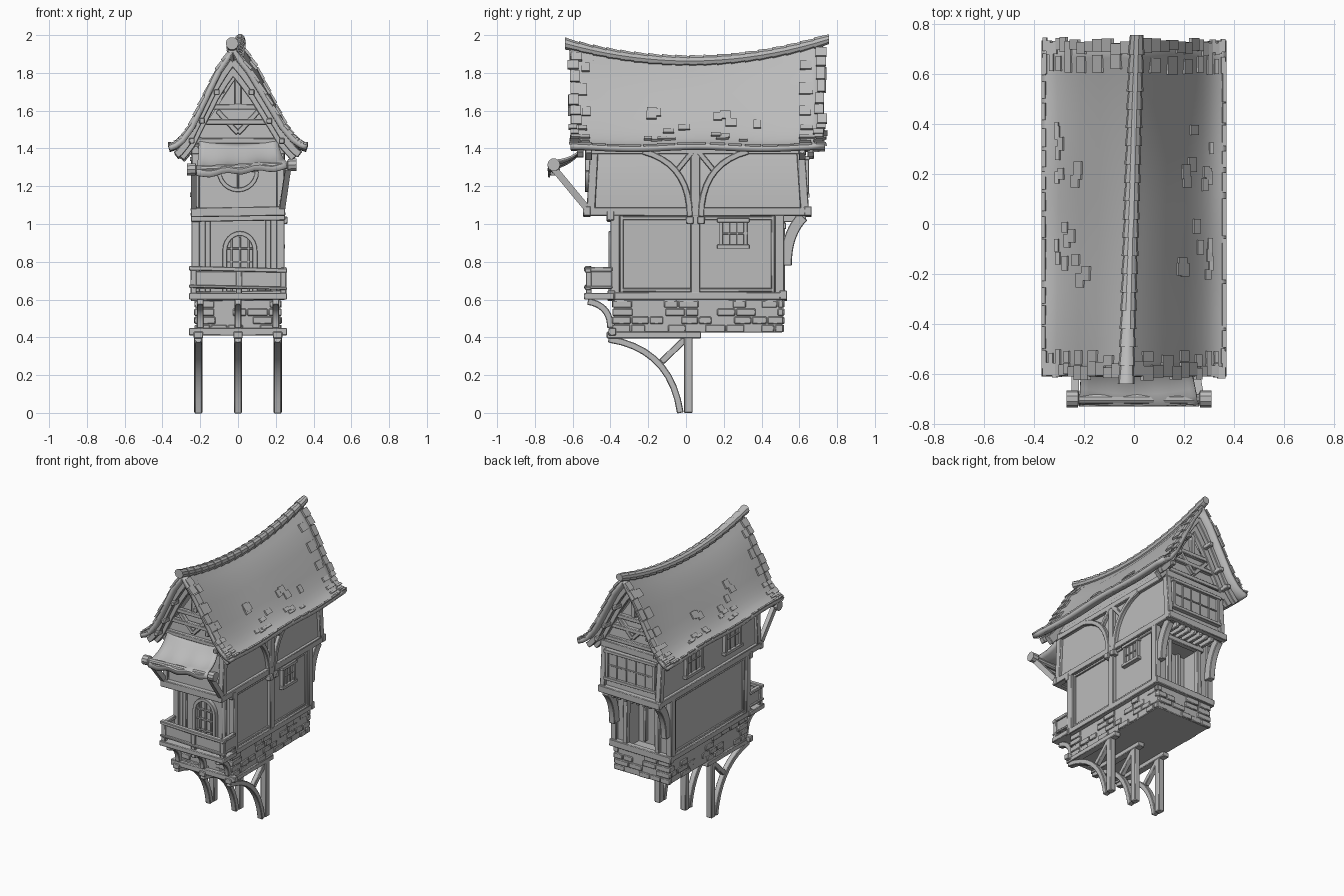
import bpy, bmesh, math, random
from mathutils import Vector as V

random.seed(4)
if "Cube" in bpy.data.objects:
    bpy.data.objects.remove(bpy.data.objects["Cube"])

mat = bpy.data.materials.new("plain_grey")
mat.use_nodes = True
GREY = (0.5, 0.5, 0.5, 1)
mat.diffuse_color = GREY
mat.node_tree.nodes["Principled BSDF"].inputs["Base Color"].default_value = GREY
X, Y, Z = V((1, 0, 0)), V((0, 1, 0)), V((0, 0, 1))


def finish(name, bm, bevel=0.004, solid=0, recalc=True):
    if recalc:
        bmesh.ops.recalc_face_normals(bm, faces=bm.faces[:])
    me = bpy.data.meshes.new(name)
    bm.to_mesh(me)
    bm.free()
    me.materials.append(mat)
    me.shade_smooth()
    me.set_sharp_from_angle(angle=math.radians(35))
    ob = bpy.data.objects.new(name, me)
    bpy.context.collection.objects.link(ob)
    if solid:
        m = ob.modifiers.new("thickness", "SOLIDIFY")
        m.thickness, m.offset = solid, -1
    if bevel:
        m = ob.modifiers.new("worn_edges", "BEVEL")
        m.width, m.segments, m.limit_method = bevel, 1, "ANGLE"
    return ob


def loft(bm, rings):
    rows = [[bm.verts.new(p) for p in r] for r in rings]
    k = len(rows[0])
    for a, b in zip(rows, rows[1:]):
        for i in range(k):
            bm.faces.new((a[i], a[(i + 1) % k], b[(i + 1) % k], b[i]))
    bm.faces.new(rows[0])
    bm.faces.new(rows[-1])


def strip(bm, path, w, t, n):
    """Beam of width w along a path, t thick along n."""
    path, rings = [V(p) for p in path], []
    for i, p in enumerate(path):
        tan = path[min(i + 1, len(path) - 1)] - path[max(i - 1, 0)]
        s, d = tan.cross(n).normalized() * w / 2, n * t / 2
        rings.append([p - s - d, p + s - d, p + s + d, p - s + d])
    loft(bm, rings)


def box(bm, x0, x1, y0, y1, z0, z1):
    strip(bm, [((x0 + x1) / 2, (y0 + y1) / 2, z) for z in (z0, z1)], y1 - y0, x1 - x0, X)


def bez(a, b, c, n=9):
    a, b, c = V(a), V(b), V(c)
    return [a.lerp(b, i / n).lerp(b.lerp(c, i / n), i / n) for i in range(n + 1)]


def tube(bm, pts, radii, axis_a, axis_b, k=10):
    angs = [2 * math.pi * i / k for i in range(k)]
    loft(bm, [[V(p) + r * (math.cos(a) * axis_a + math.sin(a) * axis_b) for a in angs]
              for p, r in zip(pts, radii)])


def window(bm, c, u, n, w, h, cols, rows):
    """Framed window with glazing bars on a wall facing n."""
    c = V(c)
    strip(bm, [c - Z * h / 2, c + Z * h / 2], w, 0.012, n)
    for s in (-1, 1):
        strip(bm, [c + u * s * w / 2 - Z * h / 2, c + u * s * w / 2 + Z * h / 2], 0.022, 0.04, n)
        strip(bm, [c + Z * s * h / 2 - u * (w / 2 + 0.02), c + Z * s * h / 2 + u * (w / 2 + 0.02)], 0.022, 0.05, n)
    for i in range(1, cols):
        p = c + u * (i / cols - 0.5) * w
        strip(bm, [p - Z * h / 2, p + Z * h / 2], 0.009, 0.026, n)
    for i in range(1, rows):
        p = c + Z * (i / rows - 0.5) * h
        strip(bm, [p - u * w / 2, p + u * w / 2], 0.009, 0.026, n)


# --- supports under the overhang
bm = bmesh.new()
for x in (-0.21, 0, 0.21):
    box(bm, x - 0.022, x + 0.022, -0.01, 0.035, 0, 0.4)
    box(bm, x - 0.025, x + 0.025, -0.42, 0.08, 0.395, 0.43)
    strip(bm, bez((x, -0.03, 0), (x, -0.08, 0.34), (x, -0.41, 0.39)), 0.035, 0.04, X)
    strip(bm, [(x, -0.13, 0.27), (x, 0, 0.395)], 0.035, 0.035, X)
box(bm, -0.26, 0.26, -0.41, -0.37, 0.41, 0.45)
finish("support_frame", bm)

# --- stone base with raised blocks
bm = bmesh.new()
box(bm, -0.22, 0.22, -0.38, 0.51, 0.425, 0.6)
finish("stone_base", bm)
bm = bmesh.new()
for row in range(4):
    z = 0.428 + row * 0.043
    for wall, (lo, hi) in enumerate([(-0.39, 0.52), (-0.39, 0.52), (-0.23, 0.23), (-0.23, 0.23)]):
        a = lo
        while a < hi - 0.03:
            b = min(a + random.uniform(0.07, 0.12), hi)
            if random.random() < 0.55 or a == lo or b == hi:
                t = random.uniform(0.004, 0.012)
                if wall < 2:
                    s = 1 if wall else -1
                    xs = sorted((s * 0.2, s * (0.22 + t)))
                    box(bm, *xs, a, b - 0.006, z, z + 0.038)
                else:
                    ys = (-0.38 - t, -0.36) if wall == 2 else (0.49, 0.51 + t)
                    box(bm, a, b - 0.006, *ys, z, z + 0.038)
            a = b
finish("stone_blocks", bm)

# --- walls: lower floor with rear alcove, upper floor with gables
bm = bmesh.new()
box(bm, -0.22, 0.22, -0.38, 0.36, 0.6, 1.06)
for s in (-1, 1):
    box(bm, *sorted((s * 0.13, s * 0.22)), 0.35, 0.5, 0.6, 1.06)
box(bm, -0.14, 0.14, 0.35, 0.5, 0.99, 1.06)
finish("lower_walls", bm, 0)
bm = bmesh.new()
shape = [(-0.225, 1.05), (0.225, 1.05), (0.225, 1.45), (0, 1.79), (-0.225, 1.45)]
loft(bm, [[(x, y + lean * (z - 1.05), z) for x, z in shape] for y, lean in ((-0.51, 0.04), (0.63, -0.06))])
finish("upper_walls", bm, 0)

# --- horizontal bands and corner posts
bm = bmesh.new()
for s in (-1, 1):
    x = s * 0.225
    for y0, y1, z, h in [(-0.54, 0.66, 1.065, 0.045), (-0.41, 0.535, 0.62, 0.04), (-0.52, 0.63, 1.39, 0.04)]:
        strip(bm, [(x, y0, z), (x, y1, z)], h, 0.045, X)
    for y in (-0.375, 0.495):
        box(bm, x - 0.022, x + 0.022, y - 0.025, y + 0.025, 0.6, 1.06)
    strip(bm, [(x, -0.505, 1.05), (x, -0.485, 1.42)], 0.045, 0.04, X)
    strip(bm, [(x, 0.63, 1.05), (x, 0.605, 1.42)], 0.045, 0.04, X)
    strip(bm, [(s * 0.16, -0.385, 0.62), (s * 0.16, -0.385, 1.05)], 0.03, 0.02, Y)
for y, z in [(-0.525, 1.065), (0.645, 1.065), (-0.395, 0.62), (0.515, 0.62), (0.615, 1.39), (-0.4, 1.04)]:
    strip(bm, [(-0.25, y, z - 0.004), (0.25, y, z + 0.004)], 0.05, 0.04, Y)
finish("frame_beams", bm)

# --- right and left side framing
bm = bmesh.new()
for s in (-1, 1):
    x = s * 0.228
    strip(bm, [(x, 0.05, 0.62), (x, 0.05, 1.39)], 0.05, 0.035, X) if s > 0 else None
    for y in (-0.34, 0.46):
        strip(bm, [(x, y, 0.63), (x, y, 1.05)], 0.02, 0.014, X)
    for z in (0.65, 1.03):
        strip(bm, [(x, -0.34, z), (x, 0.46, z)], 0.02, 0.014, X)
for d in (-1, 1):
    y = 0.05 + d * 0.03
    strip(bm, bez((0.235, y, 1.04), (0.235, y, 1.32), (0.235, y + d * 0.25, 1.385)), 0.032, 0.03, X)
    strip(bm, [(0.235, 0.05 + d * 0.01, 1.39), (0.235, 0.05 + d * 0.1, 1.28)], 0.028, 0.024, X)
    box(bm, 0.22, 0.262, y - 0.02, y + 0.02, 1.0, 1.04)
finish("side_timbers", bm)

bm = bmesh.new()
window(bm, (0.225, 0.25, 0.95), Y, X, 0.13, 0.14, 3, 2)
for y in (-0.2, 0.25):
    window(bm, (-0.23, y, 1.25), Y, X, 0.17, 0.19, 3, 2)
window(bm, (0, 0.63, 1.25), X, Y, 0.38, 0.2, 5, 2)
finish("windows", bm, 0.002)

# --- rear alcove frame, corner brackets and joist ends
bm = bmesh.new()
for s in (-1, 1):
    strip(bm, [(s * 0.13, 0.505, 0.6), (s * 0.125, 0.505, 1.02)], 0.035, 0.04, Y)
    strip(bm, [(s * 0.07, 0.37, 0.62), (s * 0.07, 0.37, 1)], 0.025, 0.03, Y)
    strip(bm, bez((s * 0.21, 0.53, 0.78), (s * 0.21, 0.53, 0.95), (s * 0.21, 0.62, 1.04)), 0.06, 0.045, X)
strip(bm, [(-0.16, 0.51, 0.99), (0.16, 0.51, 0.99)], 0.035, 0.04, Y)
for i in range(7):
    x = -0.15 + i * 0.05
    box(bm, x - 0.012, x + 0.012, 0.5, 0.635, 1.01, 1.05)
finish("rear_timbers", bm)

# --- arched front door and round upper window
bm = bmesh.new()
arch = [(0.01 + 0.08 * math.cos(a), -0.39, 0.86 + 0.09 * math.sin(a)) for a in [math.pi * i / 12 for i in range(13)]]
strip(bm, [(0.09, -0.39, 0.62)] + arch + [(-0.07, -0.39, 0.62)], 0.024, 0.04, Y)
for x in (-0.035, 0.01, 0.055):
    strip(bm, [(x, -0.385, 0.63), (x, -0.385, 0.93)], 0.012, 0.024, Y)
for z in (0.72, 0.8, 0.87):
    strip(bm, [(-0.07, -0.385, z), (0.09, -0.385, z)], 0.01, 0.024, Y)
ring = [(0.1 * math.cos(a), -0.515, 1.28 + 0.1 * math.sin(a)) for a in [math.pi * i / 12 for i in range(25)]]
strip(bm, ring, 0.022, 0.04, Y)
strip(bm, [(0, -0.51, 1.18), (0, -0.51, 1.38)], 0.01, 0.024, Y)
strip(bm, [(-0.1, -0.51, 1.28), (0.1, -0.51, 1.28)], 0.01, 0.024, Y)
finish("front_door_and_round_window", bm, 0.002)

# --- balcony
bm = bmesh.new()
box(bm, -0.26, 0.26, -0.54, -0.38, 0.6, 0.635)
for x in (-0.235, 0.005, 0.24):
    box(bm, x - 0.016, x + 0.016, -0.53, -0.5, 0.62, 0.765)
for z, w in ((0.76, 0.024), (0.665, 0.016)):
    strip(bm, [(-0.26, -0.518, z + 0.006), (0, -0.522, z), (0.26, -0.518, z - 0.006)], w, 0.034, Y)
    for x in (-0.238, 0.243):
        strip(bm, [(x, -0.53, z), (x, -0.39, z)], w, 0.03, X)
box(bm, -0.235, 0.24, -0.518, -0.51, 0.655, 0.75)
for x in (-0.238, 0.243):
    box(bm, x - 0.005, x + 0.005, -0.52, -0.39, 0.655, 0.75)
for x in (-0.2, 0, 0.2):
    strip(bm, bez((x, -0.4, 0.45), (x, -0.4, 0.57), (x, -0.52, 0.59)), 0.035, 0.035, X)
finish("balcony", bm)

# --- roof: sagging ridge and flared eaves
PROFILE = [(0, 1), (0.09, 0.766), (0.18, 0.45), (0.25, 0.2), (0.3, 0.075), (0.335, 0.025), (0.37, 0)]


def ridge(y):
    return 1.86 + 0.09 * ((y - 0.02) / 0.65) ** 2


def roof_pt(s, t, y):
    f = min(t, 0.9999) * (len(PROFILE) - 1)
    i = int(f)
    (x0, h0), (x1, h1) = PROFILE[i], PROFILE[i + 1]
    x, h = x0 + (x1 - x0) * (f - i), h0 + (h1 - h0) * (f - i)
    wob = 0.006 * math.sin(y * 9 + s) * (1 - h)
    return V((s * x + h * (0.03 * y - 0.012), y, 1.415 + h * (ridge(y) - 1.415) + wob))


def sheet(rows):
    bm = bmesh.new()
    g = [[bm.verts.new(p) for p in r] for r in rows]
    for a, b in zip(g, g[1:]):
        for i in range(len(a) - 1):
            bm.faces.new((a[i], a[i + 1], b[i + 1], b[i]))
    bm.normal_update()
    if sum(f.normal.z for f in bm.faces) < 0:
        bmesh.ops.reverse_faces(bm, faces=bm.faces[:])
    return bm


ts = [(s, i / 12) for s in (-1, 1) for i in (range(12, -1, -1) if s < 0 else range(1, 13))]
finish("roof", sheet([[roof_pt(s, t, -0.61 + 1.33 * j / 24 + (0.015 * t if j == 24 else 0)) for s, t in ts]
                      for j in range(25)]), 0, 0.03, False)

bm = bmesh.new()
for s in (-1, 1):
    spots = []
    for k in range(14):
        t = 0.04 + k * 0.066
        spots += [(t, -0.59, 0.05), (t, 0.71, 0.05)]
        if k % 2:
            spots += [(t, -0.54, 0.05), (t, 0.64, 0.07)]
    spots += [(random.uniform(0.3, 0.68), c + random.uniform(-0.11, 0.11), 0.05) for c in (-0.12, 0.27) for _ in range(9)]
    spots += [(0.92, -0.55 + i * 0.09, 0.08) for i in range(14)]
    for t, y, w in spots:
        y, w = y + random.uniform(-0.01, 0.012), w * random.uniform(0.8, 1.2)
        a, b = roof_pt(s, t, y), roof_pt(s, t + 0.062, y)
        n = (b - a).cross(Y).normalized() * s
        n = -n if n.z < 0 else n
        strip(bm, [a, b + n * 0.005], w, 0.014, n)
finish("roof_shingles", bm, 0)

bm = bmesh.new()
for i in range(19):
    y0 = -0.64 + i * 0.0732
    pts = [V((0.03 * y - 0.012, y, ridge(y) + 0.003)) for y in (y0, y0 + 0.08)]
    tube(bm, pts, (0.034, 0.027), X, Z)
finish("ridge_tiles", bm, 0)

# --- gable rafters, purlin ends and braces at both ends
bm = bmesh.new()
for yw, d in ((-0.5, -1), (0.6, 1)):
    for s in (-1, 1):
        for off, dz, w in ((0.06, 0.07, 0.04), (0.015, 0.095, 0.06)):
            y = yw + d * off
            path = [roof_pt(s, t / 10, y) - Z * dz for t in range(9)]
            strip(bm, path[:8 if off < 0.05 else 9], w, 0.035, Y)
        for t in (0.17, 0.33, 0.47):
            p = roof_pt(s, t, yw) - Z * 0.1
            strip(bm, [p - Y * 0.04, p + Y * d * 0.1], 0.03, 0.03, Z)
        strip(bm, [(0, yw + d * 0.01, 1.48), (s * 0.11, yw + d * 0.01, 1.6)], 0.028, 0.03, Y)
    for z, hw in ((1.62, 0.13), (1.54, 0.17), (1.44, 0.23)):
        strip(bm, [(-hw, yw + d * 0.012, z), (hw, yw + d * 0.012, z)], 0.03, 0.03, Y)
    strip(bm, [(0, yw, 1.62), (0, yw, ridge(yw) - 0.05)], 0.035, 0.03, Y)
finish("gable_timbers", bm)

# --- awning cloth, pole and props
rows = []
for j in range(11):
    v = j / 10
    rows.append([])
    for i in range(15):
        u = i / 7 - 1
        z = 1.46 - 0.03 * (1 - u * u) * (1 - v) - 0.15 * v - 0.035 * math.sin(math.pi * v) + 0.02 * u * v
        z -= 0.04 * max(0, v - 0.85) / 0.15 + 0.008 * math.cos(u * 9) * v
        y = -0.515 - 0.215 * min(1, v / 0.9) + 0.03 * math.sin(math.pi * v) * u * u
        rows[-1].append((0.02 * v + u * (0.205 + 0.035 * v), y, z))
finish("awning_cloth", sheet(rows), 0, 0.01, False)

bm = bmesh.new()
ends = [-0.27, -0.225, -0.22, 0.26, 0.265, 0.31]
tube(bm, [(x, -0.7, 1.3 + 0.045 * x) for x in ends], (0.034, 0.034, 0.02, 0.02, 0.034, 0.034), Y, Z)
for s in (-1, 1):
    strip(bm, [(s * 0.235, -0.53, 1.09), (s * 0.25 + 0.015, -0.7, 1.295)], 0.036, 0.03, X)
finish("awning_pole", bm, 0)
